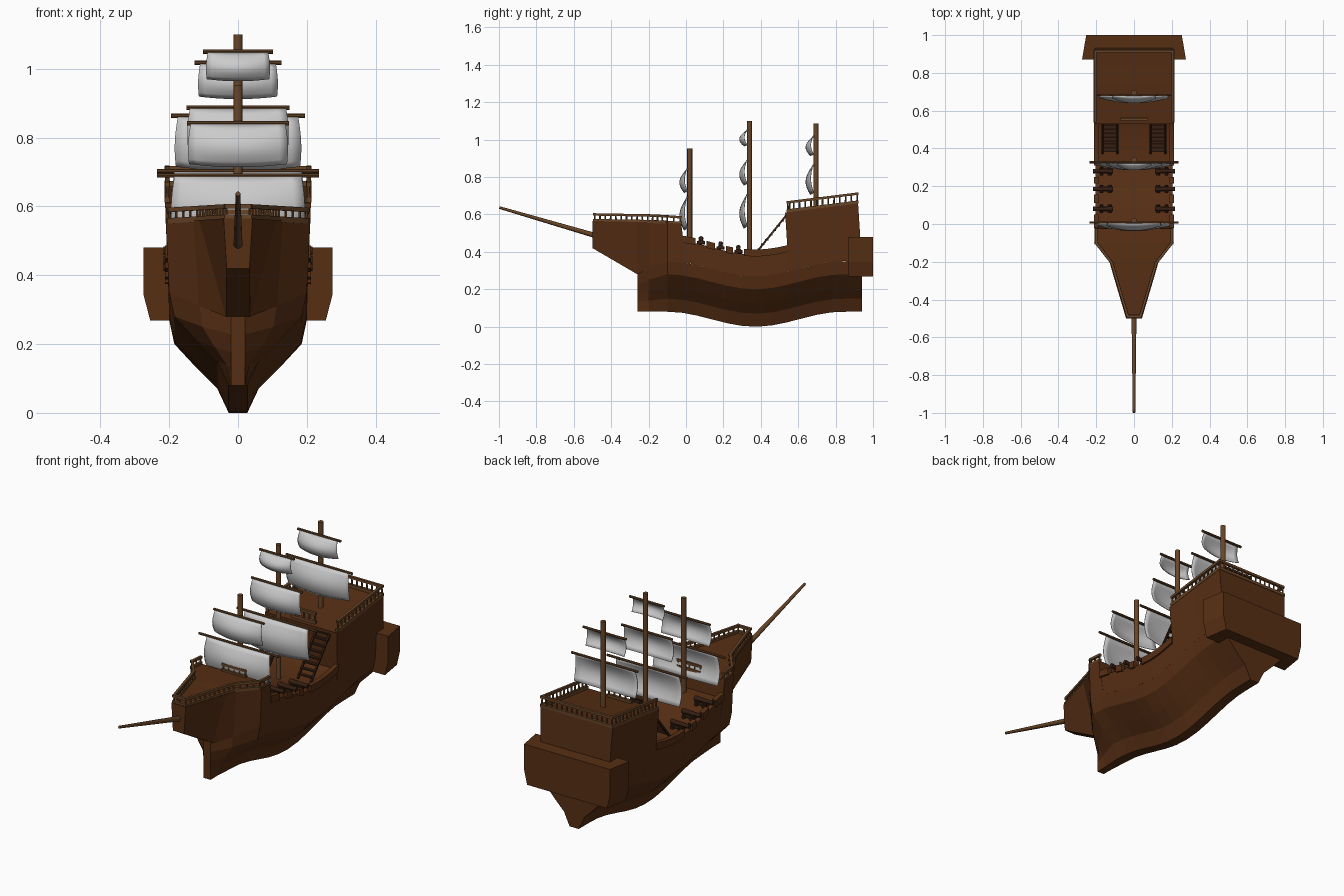
import bpy, bmesh, math
from mathutils import Vector, Matrix

if "Cube" in bpy.data.objects:
    bpy.data.objects.remove(bpy.data.objects["Cube"])

def mat(name, c):
    m = bpy.data.materials.new(name)
    m.diffuse_color = (*c, 1)
    m.use_nodes = True
    m.node_tree.nodes["Principled BSDF"].inputs["Base Color"].default_value = m.diffuse_color
    return m

HULL = mat("hull_wood", (.095, .028, .007))
SPAR = mat("spar_wood", (.14, .06, .02))
DARK = mat("dark_wood", (.035, .013, .006))
CLOTH = mat("sail_cloth", (.75, .75, .75))

def finish(bm, name, m, smooth=False):
    bmesh.ops.recalc_face_normals(bm, faces=bm.faces)
    me = bpy.data.meshes.new(name)
    bm.to_mesh(me)
    bm.free()
    o = bpy.data.objects.new(name, me)
    bpy.context.collection.objects.link(o)
    me.materials.append(m)
    if smooth:
        bpy.context.view_layer.objects.active = o
        o.select_set(True)
        bpy.ops.object.shade_smooth_by_angle(angle=math.radians(40))
        o.select_set(False)
    return o

def loft(name, rings, m):
    bm = bmesh.new()
    vs = [[bm.verts.new(p) for p in r] for r in rings]
    n = len(rings[0])
    for a, b in zip(vs, vs[1:]):
        for i in range(n):
            j = (i + 1) % n
            bm.faces.new((a[i], a[j], b[j], b[i]))
    bm.faces.new(vs[0])
    bm.faces.new(vs[-1])
    return finish(bm, name, m)

def bar(bm, p, q, r, r2=None, n=4):
    """Round bar, or square bar of half-width r when n is 4."""
    p, q = Vector(p), Vector(q)
    k = math.sqrt(2) if n == 4 else 1
    r2 = r if r2 is None else r2
    rot = (q - p).to_track_quat('Z', 'Y').to_matrix().to_4x4()
    spin = Matrix.Rotation(math.pi / 4 if n == 4 else 0, 4, 'Z')
    bmesh.ops.create_cone(bm, cap_ends=True, segments=n, radius1=r * k, radius2=r2 * k,
                          depth=(q - p).length,
                          matrix=Matrix.Translation((p + q) / 2) @ rot @ spin)

def box(bm, c, s):
    bmesh.ops.create_cube(bm, size=1, matrix=Matrix.Translation(c) @ Matrix.Diagonal((*s, 1)))

def sheer(y):
    return .04 * (1 - math.cos(math.pi * min(1, abs(y - .37) / .47)))

# Lower hull: one section swept along the sagging keel line, pinched at the bow
SECTION = [(.027, 0), (.06, .07), (.12, .13), (.185, .2), (.2, .27)]
rings = []
for y, f, top in [(-.26, .1, .2), (-.2, .56, .23)] + [(-.1 + i * .08, 1, .27) for i in range(14)]:
    half = [(max(.02, x * f), y, z * top / .27 + sheer(y)) for x, z in SECTION]
    rings.append(half + [(-x, a, z) for x, a, z in reversed(half)])
loft("lower_hull", rings, HULL)

# Upper hull: stations are (y, half width, z) at the bottom then at the top
def upper(name, stations):
    loft(name, [[(-w, y, z), (w, y, z), (w2, y2, z2), (-w2, y2, z2)]
                for y, w, z, y2, w2, z2 in stations], HULL)

upper("forecastle", [(-.5, .033, .42, -.5, .042, .565), (-.26, .035, .28, -.26, .113, .56),
                     (-.2, .113, .31, -.2, .13, .56), (-.1, .2, .35, -.1, .21, .555),
                     (0, .2, .27 + sheer(0), -.025, .21, .55)])
upper("waist", [(y, .2, .27 + sheer(y), y, .203, .385 + sheer(y))
                for y in [-.03 + i * .06 for i in range(11)]])
upper("sterncastle", [(y, .2, .27 + sheer(y), y + d, .212, z) for y, d, z in
                      [(.55, -.02, .61), (.65, -.01, .624), (.75, 0, .638), (.84, 0, .648), (.94, -.02, .66)]])

# Stern gallery box with a chamfered bottom
loft("stern_gallery", [[(-a, .87, z), (a, .87, z), (b, 1, z), (-b, 1, z)]
                       for a, b, z in [(.255, .235, .268), (.275, .253, .345), (.275, .253, .48)]], HULL)

# Bulwark pieces, open at the gun ports
for i, (a, b) in enumerate([(-.02, .05), (.11, .155), (.215, .25), (.31, .545)]):
    for s in (-1, 1):
        ys = [a + (b - a) * k / 4 for k in range(5)]
        loft("bulwark_%d_%s" % (i, "left" if s < 0 else "right"),
             [[(s * .188, y, .375 + sheer(y)), (s * .212, y, .375 + sheer(y)),
               (s * .212, y, .412 + sheer(y)), (s * .188, y, .412 + sheer(y))] for y in ys], HULL)

# Railings: base strip, handrail and balusters along a path
def railing(name, pts, h, closed=False):
    rail, post = bmesh.new(), bmesh.new()
    up = Vector((0, 0, h))
    pts = [Vector(p) for p in pts]
    for p, q in zip(pts, pts[1:]):
        e = (q - p).normalized() * .007
        bar(rail, p - e, q + e, .008)
        bar(rail, p + up - e, q + up + e, .0065)
        n = max(1, round((q - p).length / .03))
        for i in range(n + 1):
            c = p.lerp(q, i / n)
            bar(post, c, c + up, .005, .004, 6)
    finish(rail, name + "_rails", SPAR)
    finish(post, name + "_balusters", SPAR)

side = [(.2, -.03, .553), (.2, -.1, .558), (.118, -.205, .563), (.034, -.488, .568)]
railing("forecastle", side + [(-x, y, z) for x, y, z in reversed(side)], .032)
side = [(.206, .545, .62), (.206, .915, .666)]
railing("sterncastle", side + [(-x, y, z) for x, y, z in reversed(side)], .045)
railing("forecastle_aft", [(-.065, -.03, .553), (.065, -.03, .553)], .032)
railing("sterncastle_front", [(-.065, .555, .62), (.065, .555, .62)], .045)

# Stairs up to the stern deck
bm = bmesh.new()
for s in (-1, 1):
    for i in range(8):
        t = i / 7
        box(bm, (s * .127, .39 + .145 * t, .415 + .175 * t), (.078, .018, .007))
    for x in (.088, .166):
        bar(bm, (s * x, .375, .395), (s * x, .54, .6), .005)
finish(bm, "stairs", DARK)

# Cannons: barrel, carriage and four wheels
bm = bmesh.new()
for y in (.08, .185, .28):
    for s in (-1, 1):
        z = .385 + sheer(y)
        box(bm, (s * .15, y, z + .015), (.07, .026, .016))
        bar(bm, (s * .11, y, z + .032), (s * .217, y, z + .032), .013, .009, 10)
        bar(bm, (s * .205, y, z + .032), (s * .217, y, z + .032), .012, .012, 10)
        for x in (.128, .172):
            bar(bm, (s * x, y - .022, z + .009), (s * x, y + .022, z + .009), .009, .009, 8)
finish(bm, "cannons", DARK, True)

# Bowsprit
bm = bmesh.new()
bar(bm, (0, -.47, .483), (0, -.998, .637), .014, .007, 10)
finish(bm, "bowsprit", SPAR, True)

# Sail: grid bellying forward, hung below its yard
def sail(name, y, ztop, zbot, w):
    bm = bmesh.new()
    N, M = 12, 8
    g = []
    for j in range(M + 1):
        v = j / M
        row = []
        for i in range(N + 1):
            u = 2 * i / N - 1
            belly = math.sin(math.pi * (v * .9 + .02)) * (.016 + .02 * (1 - u * u))
            x = u * w * (1 + .05 * math.sin(math.pi * v * .8)) 
            z = ztop + (zbot - ztop) * v * (1 - .07 * u * u)
            row.append(bm.verts.new((x, y - belly + .008 * v - .012 * v * (1 - u * u), z)))
        g.append(row)
    for j in range(M):
        for i in range(N):
            bm.faces.new((g[j][i], g[j][i + 1], g[j + 1][i + 1], g[j + 1][i]))
    o = finish(bm, name, CLOTH, True)
    sol = o.modifiers.new("thickness", 'SOLIDIFY')
    sol.thickness = .003
    sol.offset = 0

# Masts with yards and sails: (yard z, yard half length, sail bottom z, sail half width)
for name, y, zb, zt, rig in [
        ("fore", .02, .42, .953, [(.69, .235, .515, .185), (.842, .148, .715, .138)]),
        ("main", .34, .37, 1.1, [(.703, .235, .525, .185), (.887, .15, .755, .14), (1.05, .102, .965, .088)]),
        ("mizzen", .695, .6, 1.085, [(.863, .195, .705, .175), (1.017, .127, .913, .11)])]:
    bm = bmesh.new()
    bar(bm, (0, y, zb), (0, y, zt), .0135, .0135, 10)
    finish(bm, name + "_mast", SPAR, True)
    for i, (z, half, low, w) in enumerate(rig):
        bm = bmesh.new()
        bar(bm, (-half, y - .012, z), (half, y - .012, z), .0065, .0065, 8)
        finish(bm, "%s_yard_%d" % (name, i), SPAR, True)
        sail("%s_sail_%d" % (name, i), y - .016, z - .003, low, w)
